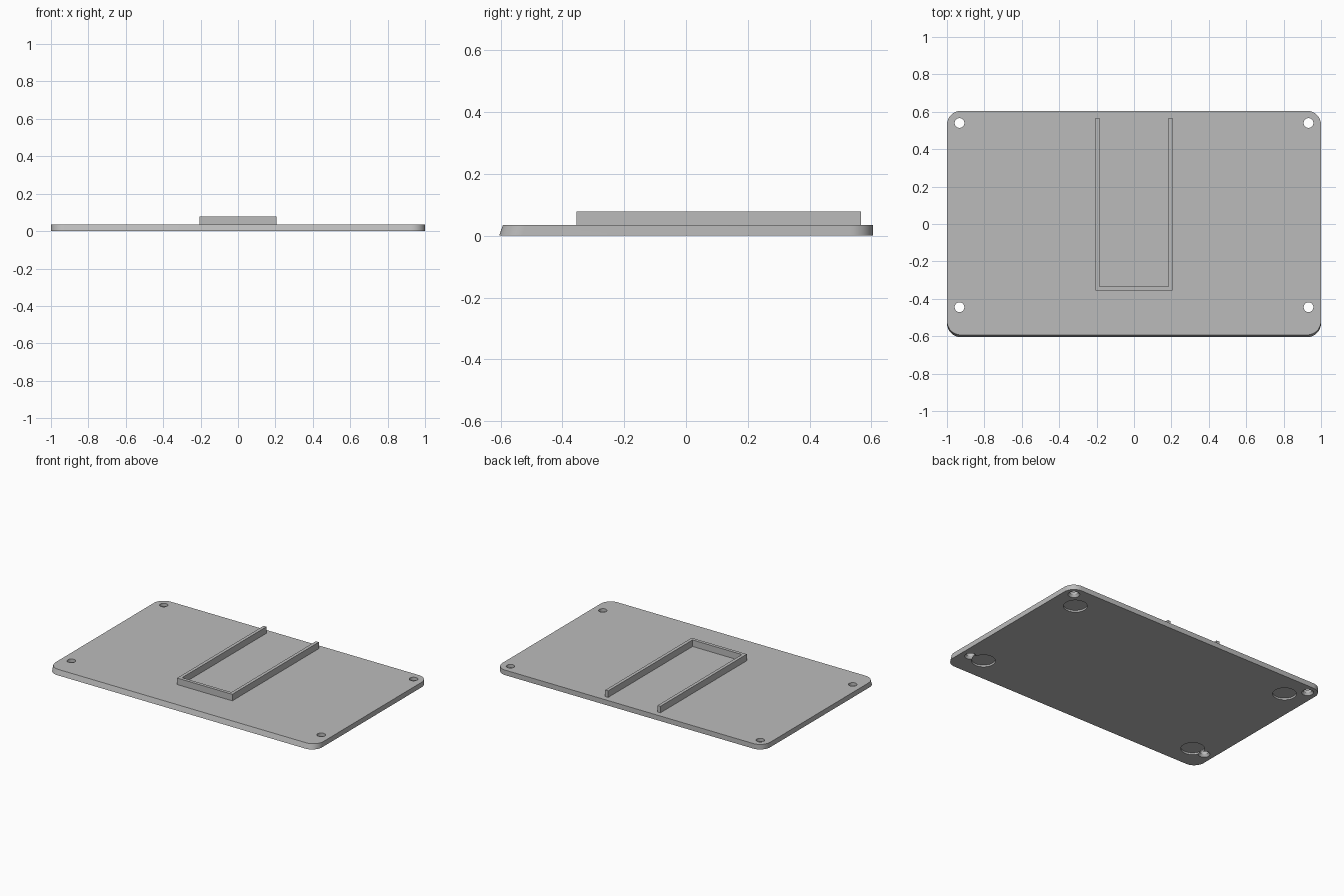
import bpy, bmesh, math
from mathutils import Matrix

if "Cube" in bpy.data.objects:
    bpy.data.objects.remove(bpy.data.objects["Cube"], do_unlink=True)

grey = bpy.data.materials.new("light grey")
grey.use_nodes = True
colour = (0.5, 0.5, 0.5, 1)
grey.diffuse_color = colour
grey.node_tree.nodes["Principled BSDF"].inputs["Base Color"].default_value = colour

HALF_X, HALF_Y, THICK, RADIUS, SLANT = 1.0, 0.605, 0.034, 0.075, 0.012


def make_object(name, bm):
    bmesh.ops.recalc_face_normals(bm, faces=bm.faces)
    mesh = bpy.data.meshes.new(name)
    bm.to_mesh(mesh)
    bm.free()
    mesh.materials.append(grey)
    obj = bpy.data.objects.new(name, mesh)
    bpy.context.collection.objects.link(obj)
    return obj


def prism(name, lower, upper):
    """Solid between two matching outlines."""
    bm = bmesh.new()
    low = [bm.verts.new(p) for p in lower]
    top = [bm.verts.new(p) for p in upper]
    bm.faces.new(low)
    bm.faces.new(top)
    for i in range(len(low)):
        j = (i + 1) % len(low)
        bm.faces.new((low[i], low[j], top[j], top[i]))
    return make_object(name, bm)


def rounded_outline(front, z, steps=12):
    corners = [(1, HALF_Y), (-1, HALF_Y), (-1, front), (1, front)]
    points = []
    for quarter, (side, y) in enumerate(corners):
        cx = side * (HALF_X - RADIUS)
        cy = y - math.copysign(RADIUS, y)
        for k in range(steps + 1):
            a = math.pi / 2 * (quarter + k / steps)
            points.append((cx + RADIUS * math.cos(a), cy + RADIUS * math.sin(a), z))
    return points


def cut_round(target, x, y, z0, z1, r0, r1):
    """Cut a round or tapered hole and discard the cutter."""
    bm = bmesh.new()
    bmesh.ops.create_cone(bm, cap_ends=True, segments=40, radius1=r0, radius2=r1,
                          depth=z1 - z0, matrix=Matrix.Translation((x, y, (z0 + z1) / 2)))
    cutter = make_object("hole_cutter", bm)
    cutter.hide_render = True
    mod = target.modifiers.new("hole", "BOOLEAN")
    mod.operation, mod.solver, mod.object = "DIFFERENCE", "EXACT", cutter
    bpy.context.view_layer.objects.active = target
    bpy.ops.object.modifier_apply(modifier=mod.name)
    bpy.data.objects.remove(cutter, do_unlink=True)


# Base plate with rounded corners and a slanted front edge
plate = prism("base_plate", rounded_outline(-HALF_Y, 0),
              rounded_outline(-HALF_Y + SLANT, THICK))

# Foot recesses and countersunk screw holes on the underside
for side in (-1, 1):
    for foot_y in (-0.437, 0.437):
        cut_round(plate, side * 0.835, foot_y, -0.02, 0.012, 0.073, 0.073)
    for hole_y in (-0.445, 0.54):
        cut_round(plate, side * 0.933, hole_y, -0.05, 0.1, 0.026, 0.026)
        cut_round(plate, side * 0.933, hole_y, -0.01, 0.015, 0.043, 0.026)

bpy.ops.object.select_all(action="DESELECT")
plate.select_set(True)
bpy.context.view_layer.objects.active = plate
bpy.ops.object.shade_smooth_by_angle(angle=math.radians(30))

# Raised U-shaped rail, open towards the back
OUT, WALL, FRONT, BACK = 0.206, 0.022, -0.355, 0.567
inner = OUT - WALL
u_shape = [(-OUT, FRONT), (OUT, FRONT), (OUT, BACK), (inner, BACK),
           (inner, FRONT + WALL), (-inner, FRONT + WALL), (-inner, BACK), (-OUT, BACK)]
prism("raised_rail", [(x, y, THICK) for x, y in u_shape],
      [(x, y, 0.078) for x, y in u_shape])
